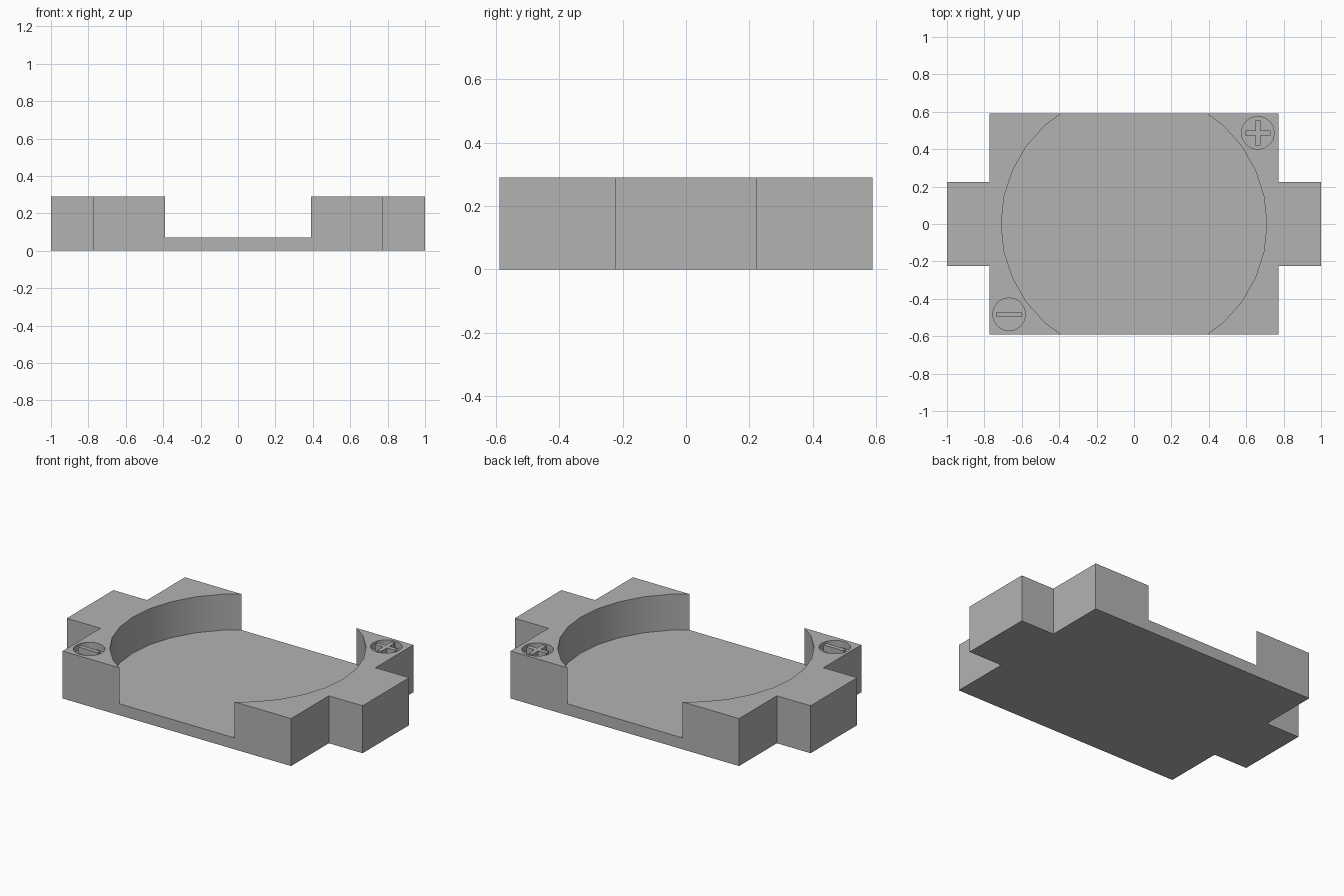
import bpy, bmesh
from math import cos, sin, tau, radians

cube = bpy.data.objects.get("Cube")
if cube:
    bpy.data.objects.remove(cube, do_unlink=True)

HEIGHT = 0.29
FLOOR = 0.07
RECESS_FLOOR = HEIGHT - 0.04

grey = bpy.data.materials.new("light grey plastic")
grey.use_nodes = True
grey.diffuse_color = (0.45, 0.45, 0.45, 1)
grey.node_tree.nodes["Principled BSDF"].inputs["Base Color"].default_value = grey.diffuse_color


def prism(name, outline, z0, z1):
    """Extrude a counter-clockwise outline from z0 to z1."""
    bm = bmesh.new()
    base = bm.faces.new([bm.verts.new((x, y, z0)) for x, y in outline])
    top = bmesh.ops.extrude_face_region(bm, geom=[base])["geom"]
    verts = [v for v in top if isinstance(v, bmesh.types.BMVert)]
    bmesh.ops.translate(bm, verts=verts, vec=(0, 0, z1 - z0))
    bmesh.ops.recalc_face_normals(bm, faces=bm.faces)
    mesh = bpy.data.meshes.new(name)
    bm.to_mesh(mesh)
    bm.free()
    mesh.materials.append(grey)
    obj = bpy.data.objects.new(name, mesh)
    bpy.context.collection.objects.link(obj)
    return obj


def circle(cx, cy, r, n):
    return [(cx + r * cos(tau * i / n), cy + r * sin(tau * i / n)) for i in range(n)]


def cross(a, b, x, y):
    """Cross-shaped outline: wide a by narrow y, and narrow b by tall x."""
    quarter = [(a, -y), (a, y), (b, y), (b, x)]
    half = quarter + [(-b, x), (-b, y), (-a, y)]
    return half + [(-a, -y), (-b, -y), (-b, -x), (b, -x), (b, -y)]


def shifted(outline, cx, cy):
    return [(x + cx, y + cy) for x, y in outline]


def carve(target, cutter):
    mod = target.modifiers.new("carve", "BOOLEAN")
    mod.operation = "DIFFERENCE"
    mod.solver = "EXACT"
    mod.object = cutter
    bpy.context.view_layer.objects.active = target
    bpy.ops.object.modifier_apply(modifier=mod.name)
    bpy.data.objects.remove(cutter, do_unlink=True)


# Holder body with an end tab on each side
body = prism("holder_body", cross(1.0, 0.772, 0.59, 0.225), 0, HEIGHT)

# Round cell pocket, open at front and back
carve(body, prism("pocket_cutter", circle(0, 0, 0.71, 30), FLOOR, 0.5))

# Polarity marks standing in round recesses
PLUS_AT, MINUS_AT = (0.662, 0.487), (-0.668, -0.483)
for spot in (PLUS_AT, MINUS_AT):
    carve(body, prism("recess_cutter", circle(*spot, 0.088, 16), RECESS_FLOOR, 0.5))

arm, half_width = 0.067, 0.013
bar = [(-arm, -half_width), (arm, -half_width), (arm, half_width), (-arm, half_width)]
prism("plus_mark", shifted(cross(arm, half_width, arm, half_width), *PLUS_AT),
      RECESS_FLOOR, HEIGHT)
prism("minus_mark", shifted(bar, *MINUS_AT), RECESS_FLOOR, HEIGHT)

# Smooth the curved walls, keep the corners sharp
bpy.ops.object.select_all(action="DESELECT")
body.select_set(True)
bpy.context.view_layer.objects.active = body
bpy.ops.object.shade_smooth_by_angle(angle=radians(30))
